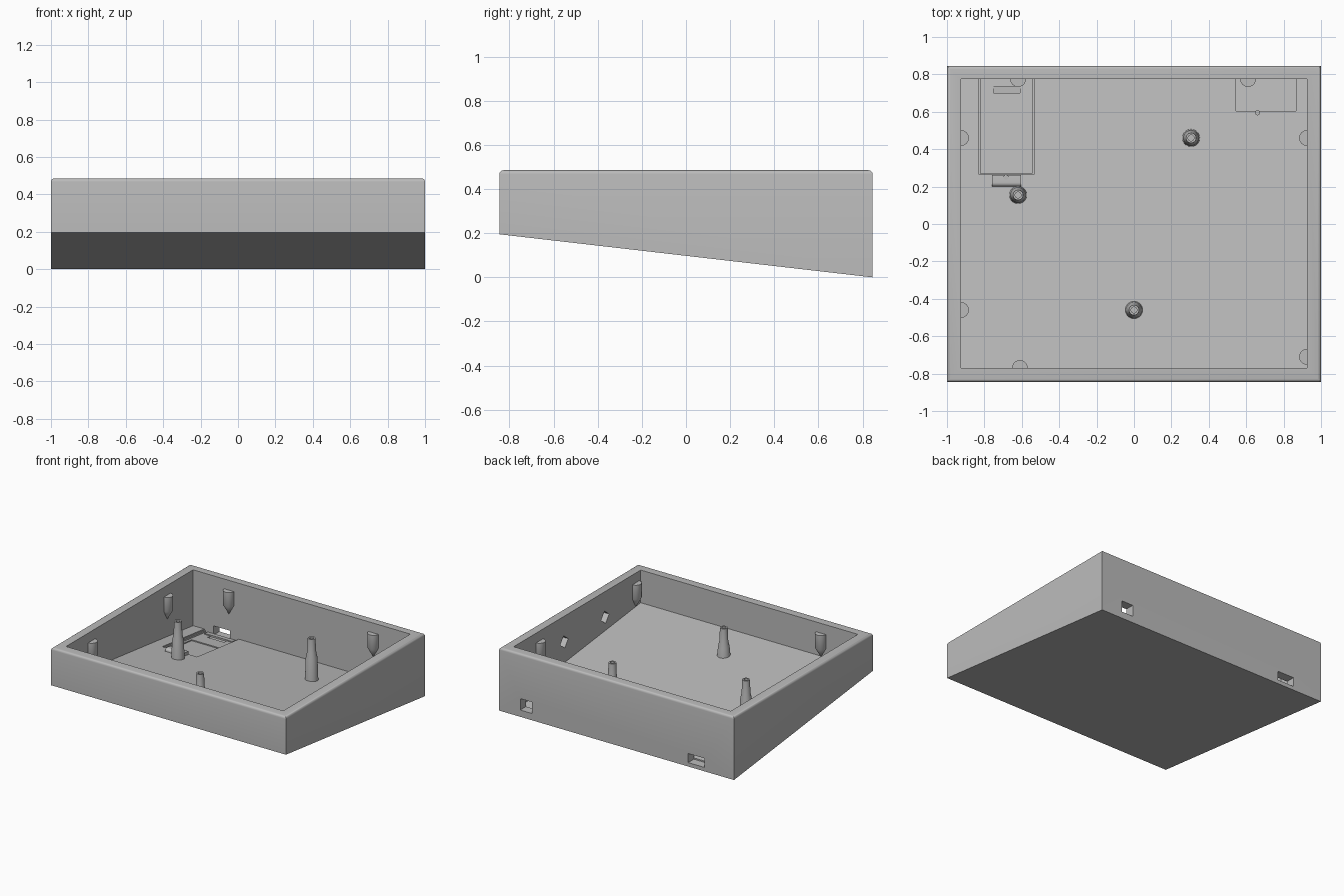
import bpy, bmesh, math
from mathutils import Matrix, Vector

cube = bpy.data.objects.get("Cube")
if cube:
    bpy.data.objects.remove(cube, do_unlink=True)

grey = bpy.data.materials.new("light grey plastic")
grey.use_nodes = True
colour = (0.5, 0.5, 0.5, 1)
grey.diffuse_color = colour
grey.node_tree.nodes["Principled BSDF"].inputs["Base Color"].default_value = colour

W, D, TOP, FRONT = 1.0, 0.845, 0.485, 0.195   # half width, half depth, heights
FLOOR, SUPPORT = 0.047, 0.41


def base(y):
    """Height of the sloping underside."""
    return FRONT * (D - y) / (2 * D)


def finish(name, bm):
    bmesh.ops.recalc_face_normals(bm, faces=bm.faces)
    mesh = bpy.data.meshes.new(name)
    bm.to_mesh(mesh)
    bm.free()
    mesh.materials.append(grey)
    obj = bpy.data.objects.new(name, mesh)
    bpy.context.collection.objects.link(obj)
    return obj


def block(x0, x1, y0, y1, low, high, low_slope=True, high_slope=False):
    """Box whose lower or upper side may follow the underside slope."""
    bm = bmesh.new()
    bmesh.ops.create_cube(bm, size=1)
    for v in bm.verts:
        y = y1 if v.co.y > 0 else y0
        z, slope = (high, high_slope) if v.co.z > 0 else (low, low_slope)
        v.co = (x1 if v.co.x > 0 else x0, y, z + (base(y) if slope else 0))
    return bm


def cut(target, bm):
    cutter = finish("cutter", bm)
    cutter.hide_render = True
    mod = target.modifiers.new("cut", "BOOLEAN")
    mod.operation, mod.solver, mod.object = "DIFFERENCE", "EXACT", cutter
    bpy.context.view_layer.objects.active = target
    bpy.ops.object.modifier_apply(modifier=mod.name)
    bpy.data.objects.remove(cutter, do_unlink=True)


def smooth(obj):
    bpy.ops.object.select_all(action="DESELECT")
    obj.select_set(True)
    bpy.context.view_layer.objects.active = obj
    bpy.ops.object.shade_smooth_by_angle(angle=math.radians(35))


def lathe(name, profile, x, y, start=0.0, sweep=math.tau, steps=32):
    """Spin a radius/height profile about a vertical axis."""
    bm = bmesh.new()
    verts = [bm.verts.new((r, 0, z)) for r, z in profile]
    edges = [bm.edges.new(pair) for pair in zip(verts, verts[1:])]
    bmesh.ops.spin(bm, geom=verts + edges, cent=(0, 0, 0), axis=(0, 0, 1),
                   angle=sweep, steps=steps)
    bmesh.ops.remove_doubles(bm, verts=bm.verts, dist=1e-5)
    bmesh.ops.transform(bm, verts=bm.verts,
                        matrix=Matrix.Translation((x, y, 0)) @ Matrix.Rotation(start, 4, "Z"))
    obj = finish(name, bm)
    smooth(obj)
    return obj


# Wedge-shaped case with a rounded upper rim
bm = block(-W, W, -D, D, 0, TOP)
rim = [e for e in bm.edges if all(v.co.z > TOP - 0.001 for v in e.verts)]
bmesh.ops.bevel(bm, geom=rim, offset=0.018, segments=4, profile=0.5, affect="EDGES")
case = finish("case", bm)

# Main cavity
cut(case, block(-0.925, 0.925, -0.77, 0.775, FLOOR, TOP + 0.1))

# Stepped board tray and connector pocket sunk in the floor
cut(case, block(-0.83, -0.535, 0.265, 0.775, 0.037, 0.12))
cut(case, block(-0.82, -0.545, 0.27, 0.775, 0.024, 0.12))
cut(case, block(-0.80, -0.565, 0.272, 0.58, 0.016, 0.12))
cut(case, block(0.545, 0.865, 0.605, 0.775, 0.033, 0.15))

# Connector openings through the back wall
cut(case, block(-0.75, -0.61, 0.7, 0.95, 0.03, 0.1, low_slope=False))
cut(case, block(0.72, 0.82, 0.7, 0.95, 0.052, 0.14, low_slope=False))

# Blind diamond sockets inside the left wall
for y in (0.16, -0.337):
    bm = bmesh.new()
    bmesh.ops.create_cube(bm, size=0.07)
    bmesh.ops.transform(bm, verts=bm.verts, matrix=Matrix.Translation((0.935, y, 0.287))
                        @ Matrix.Rotation(math.radians(38), 4, "X"))
    cut(case, bm)
smooth(case)

# Hollow tapered support posts
for name, x, y in (("back_right_post", -0.62, 0.155),
                   ("back_left_post", 0.305, 0.46),
                   ("front_post", 0, -0.46)):
    foot = base(y) + FLOOR - 0.01
    lathe(name, [(0, SUPPORT - 0.1), (0.016, SUPPORT - 0.1), (0.016, SUPPORT),
                 (0.027, SUPPORT), (0.031, SUPPORT - 0.1),
                 (0.041, SUPPORT - 0.15), (0.047, foot), (0, foot)], x, y)

# Half-round wall lugs with pointed undersides
lug = [(0, SUPPORT), (0.042, SUPPORT), (0.042, 0.3), (0, 0.225)]
for name, x, y, turn in (("back_right_lug", -0.62, 0.775, 180),
                         ("back_left_lug", 0.61, 0.775, 180),
                         ("right_back_lug", -0.925, 0.46, -90),
                         ("right_front_lug", -0.925, -0.46, -90),
                         ("left_back_lug", 0.925, 0.46, 90),
                         ("left_front_lug", 0.925, -0.71, 90),
                         ("front_lug", -0.61, -0.77, 0)):
    lathe(name, lug, x, y, math.radians(turn), math.pi, 16)

# Board stop ledge, clip and locating pins
finish("board_stop", block(-0.8, -0.565, 0.735, 0.776, 0.02, 0.032, high_slope=True))
bm = block(-0.76, -0.605, 0.2, 0.262, FLOOR - 0.005, FLOOR + 0.025, high_slope=True)
ridge = [e for e in bm.edges if all(v.co.y < 0.21 and v.co.z > base(0.2) + 0.06 for v in e.verts)]
bmesh.ops.bevel(bm, geom=ridge, offset=0.022, segments=4, profile=0.5, affect="EDGES")
smooth(finish("board_clip", bm))
for name, x, y, h in (("clip_pin", -0.685, 0.25, 0.08), ("pocket_pin", 0.66, 0.595, 0.06)):
    z = base(y)
    lathe(name, [(0, z + h), (0.014, z + h), (0.014, z + 0.03), (0, z + 0.03)], x, y, steps=16)
